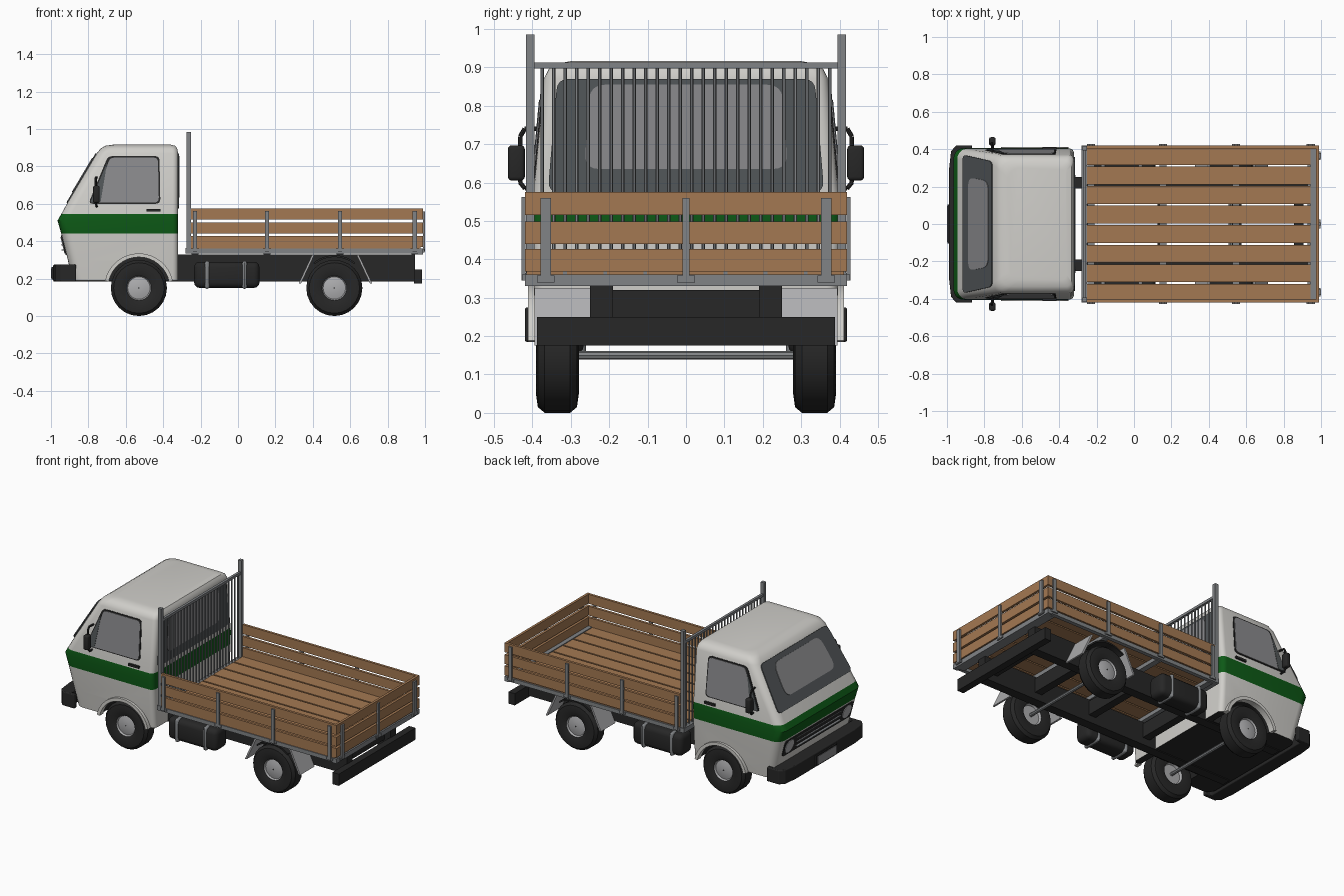
import bpy, bmesh, math
from mathutils import Vector

if "Cube" in bpy.data.objects:
    bpy.data.objects.remove(bpy.data.objects["Cube"])


def material(name, r, g, b):
    m = bpy.data.materials.new(name)
    m.diffuse_color = (r, g, b, 1)
    m.use_nodes = True
    m.node_tree.nodes["Principled BSDF"].inputs["Base Color"].default_value = m.diffuse_color
    return m


WHITE = material("cab_white", .63, .62, .59)
GREEN = material("stripe_green", .004, .10, .008)
WOOD = material("wood", .37, .19, .085)
STEEL = material("steel_grey", .22, .23, .24)
BLACK = material("black", .02, .02, .02)
GLASS = material("dark_glass", .085, .095, .10)
PANE = material("light_pane", .26, .26, .27)
LIGHT = material("light_grey", .42, .42, .43)


def finish(name, bm, *mats, smooth=None, bevel=0):
    bmesh.ops.recalc_face_normals(bm, faces=bm.faces)
    me = bpy.data.meshes.new(name)
    bm.to_mesh(me)
    bm.free()
    ob = bpy.data.objects.new(name, me)
    bpy.context.collection.objects.link(ob)
    for m in mats:
        me.materials.append(m)
    bpy.ops.object.select_all(action='DESELECT')
    bpy.context.view_layer.objects.active = ob
    ob.select_set(True)
    if bevel:
        mod = ob.modifiers.new("bevel", 'BEVEL')
        mod.width, mod.segments = bevel, 3
        bpy.ops.object.modifier_apply(modifier="bevel")
    if smooth:
        bpy.ops.object.shade_smooth_by_angle(angle=math.radians(smooth))
    return ob


def boxes(name, mat, items, bevel=0, mirror=False):
    """Each item is x0, x1, y0, y1, z0, z1; mirror repeats it across y."""
    bm = bmesh.new()
    if mirror:
        items = items + [(a, b, -d, -c, e, f) for a, b, c, d, e, f in items]
    for a, b, c, d, e, f in items:
        for v in bmesh.ops.create_cube(bm, size=1)['verts']:
            v.co = ((a + b) / 2 + v.co.x * (b - a), (c + d) / 2 + v.co.y * (d - c),
                    (e + f) / 2 + v.co.z * (f - e))
    return finish(name, bm, mat, bevel=bevel, smooth=40 if bevel else None)


def rods(name, mat, items, r, n=8):
    bm = bmesh.new()
    for a, b in items:
        a, b = Vector(a), Vector(b)
        d = b - a
        vs = bmesh.ops.create_cone(bm, cap_ends=True, segments=n, radius1=r, radius2=r,
                                   depth=d.length)['verts']
        q = d.to_track_quat('Z', 'Y')
        for v in vs:
            v.co = q @ v.co + (a + b) / 2
    return finish(name, bm, mat, smooth=40)


def prism(bm, base, off):
    lo = [bm.verts.new(p) for p in base]
    hi = [bm.verts.new(Vector(p) + Vector(off)) for p in base]
    bm.faces.new(lo)
    bm.faces.new(hi)
    for i in range(len(lo)):
        j = (i + 1) % len(lo)
        bm.faces.new((lo[i], lo[j], hi[j], hi[i]))


def rounded(pts, r):
    out, n = [], len(pts)
    for i in range(n):
        p, a, b = (Vector(pts[k % n]) for k in (i, i - 1, i + 1))
        s, e = p + (a - p).normalized() * r, p + (b - p).normalized() * r
        for k in range(5):
            t = k / 4
            out.append(s * (1 - t) ** 2 + p * 2 * t * (1 - t) + e * t * t)
    return out


def plate(name, mat, pts, r, place, off):
    bm = bmesh.new()
    prism(bm, [place(*p) for p in rounded(pts, r)], off)
    return finish(name, bm, mat)


def arch(name, mat, cx, cz, r0, r1, y0, y1, a0, a1):
    bm = bmesh.new()
    n = 16
    for s in (1, -1):
        rings = []
        for i in range(n + 1):
            a = math.radians(a0 + (a1 - a0) * i / n)
            rings.append([bm.verts.new((cx + r * math.cos(a), s * y, cz + r * math.sin(a)))
                          for r, y in ((r0, y0), (r1, y0), (r1, y1), (r0, y1))])
        for p, q in zip(rings, rings[1:]):
            for k in range(4):
                bm.faces.new((p[k], p[k - 1], q[k - 1], q[k]))
        bm.faces.new(rings[0])
        bm.faces.new(rings[-1])
    return finish(name, bm, mat, smooth=40)


# Cab shell: rounded plan sections at z, front x, back x, half width
LEVELS = [(.19, -.885, -.32, .385), (.30, -.91, -.32, .395), (.44, -.945, -.32, .402),
          (.51, -.965, -.32, .405), (.545, -.945, -.32, .403), (.60, -.915, -.32, .395),
          (.87, -.755, -.32, .37), (.895, -.735, -.325, .358), (.91, -.71, -.335, .335),
          (.916, -.67, -.36, .30)]


def level(z, k):
    for a, b in zip(LEVELS, LEVELS[1:]):
        if a[0] <= z <= b[0]:
            return a[k] + (b[k] - a[k]) * (z - a[0]) / (b[0] - a[0])


bm = bmesh.new()
rings = []
for z, xf, xb, w in LEVELS:
    ring = []
    for cx, cy, r, a0 in ((xb - .03, w - .03, .03, 0), (xf + .055, w - .055, .055, 90),
                          (xf + .055, .055 - w, .055, 180), (xb - .03, .03 - w, .03, 270)):
        for k in range(6):
            a = math.radians(a0 + 18 * k)
            ring.append(bm.verts.new((cx + r * math.cos(a), cy + r * math.sin(a), z)))
    rings.append(ring)
for p, q in zip(rings, rings[1:]):
    for k in range(len(p)):
        f = bm.faces.new((p[k - 1], p[k], q[k], q[k - 1]))
        f.material_index = 1 if .44 < f.calc_center_median().z < .545 else 0
bm.faces.new(rings[0]).material_index = 2
bm.faces.new(rings[-1])
cab = finish("cab", bm, WHITE, GREEN, BLACK)

# Front wheel wells cut from the cab
cutter = rods("wheel_well_cutter", BLACK, [((-.53, s * .26, .15), (-.53, s * .6, .15)) for s in (1, -1)], .17, 32)
cutter.hide_render = True
mod = cab.modifiers.new("wells", 'BOOLEAN')
mod.object, mod.operation, mod.solver = cutter, 'DIFFERENCE', 'EXACT'
mod.material_mode = 'TRANSFER'
bpy.context.view_layer.objects.active = cab
bpy.ops.object.modifier_apply(modifier="wells")
bpy.data.objects.remove(cutter)
bpy.ops.object.select_all(action='DESELECT')
cab.select_set(True)
bpy.context.view_layer.objects.active = cab
bpy.ops.object.shade_smooth_by_angle(angle=math.radians(32))
arch("front_wheel_arch", WHITE, -.53, .15, .165, .185, .375, .412, 12, 168)


# Windows
def front(y, z):
    return Vector((level(z, 1), y, z))


def rear(y, z):
    return Vector((-.32, y, z))


plate("windscreen", GLASS, [(-.37, .605), (.37, .605), (.335, .868), (-.335, .868)], .03, front, (-.005, 0, .003))
plate("windscreen_pane", PANE, [(-.25, .66), (.25, .66), (.23, .84), (-.23, .84)], .05, front, (-.008, 0, .005))
plate("rear_window", GLASS, [(-.36, .575), (.36, .575), (.335, .87), (-.335, .87)], .03, rear, (.004, 0, 0))
plate("rear_window_pane", PANE, [(-.265, .635), (.265, .635), (.25, .855), (-.25, .855)], .04, rear, (.007, 0, 0))
for s, side in ((1, "left"), (-1, "right")):
    def flank(x, z):
        return Vector((x, s * level(z, 3), z))
    plate(side + "_window_frame", BLACK, [(-.80, .60), (-.695, .855), (-.42, .855), (-.415, .60)], .025, flank, (0, s * .003, 0))
    plate(side + "_window", PANE, [(-.765, .607), (-.685, .847), (-.428, .847), (-.423, .607)], .025, flank, (0, s * .006, 0))
    plate(side + "_quarter_glass", GLASS, [(-.79, .607), (-.70, .82), (-.735, .607)], .01, flank, (0, s * .008, 0))
boxes("door_handle", BLACK, [(-.49, -.415, .395, .412, .558, .572)], mirror=True)

# Front panel, lamps and bumper
plate("grille", BLACK, [(-.345, .325), (.345, .325), (.345, .43), (-.345, .43)], .02, front, (-.005, 0, 0))
for s in (1, -1):
    plate("headlight", LIGHT, [(s * .29 + .045 * math.cos(k * math.pi / 6), .378 + .045 * math.sin(k * math.pi / 6))
                               for k in range(12)], .006, front, (-.009, 0, 0))
boxes("grille_slats", STEEL, [(-.945, -.93, -.22, .22, z, z + .006) for z in (.35, .378, .406)])
bm = bmesh.new()
half = [(-.865, .395), (-.865, .42), (-.95, .42), (-.978, .39), (-.988, .30)]
inner = [(-.90, .30), (-.90, .395)]
prism(bm, [(x, y, .185) for x, y in half] + [(x, -y, .185) for x, y in half[::-1]] +
      [(x, -y, .185) for x, y in inner[::-1]] + [(x, y, .185) for x, y in inner], (0, 0, .09))
finish("front_bumper", bm, BLACK, bevel=.006)
boxes("plate_holder", BLACK, [(-.997, -.98, -.105, .105, .195, .262)])
boxes("number_plate", PANE, [(-1.0, -.99, -.095, .095, .203, .254)])

# Mirrors
boxes("mirror", BLACK, [(-.775, -.74, .42, .464, .605, .697)], bevel=.01, mirror=True)
path = [(-.755, .375, .74), (-.76, .42, .74), (-.76, .432, .72), (-.76, .432, .60), (-.755, .42, .585), (-.755, .39, .585)]
rods("mirror_arm", BLACK, [((a[0], s * a[1], a[2]), (b[0], s * b[1], b[2]))
                           for a, b in zip(path, path[1:]) for s in (1, -1)], .006)

# Wheels: tyre and hub spun around the axle
PROFILE = [(.002, .378), (.03, .378), (.06, .37), (.066, .38), (.10, .391), (.135, .386), (.15, .368),
           (.15, .302), (.135, .284), (.10, .279), (.066, .285), (.06, .30), (.002, .30)]
bm = bmesh.new()
N = 24
for cx in (-.53, .515):
    for s in (1, -1):
        spin = [[bm.verts.new((cx + r * math.cos(2 * math.pi * k / N), s * y, .15 + r * math.sin(2 * math.pi * k / N)))
                 for r, y in PROFILE] for k in range(N)]
        for k in range(N):
            for j in range(len(PROFILE) - 1):
                f = bm.faces.new((spin[k - 1][j], spin[k][j], spin[k][j + 1], spin[k - 1][j + 1]))
                f.material_index = 1 if max(PROFILE[j][0], PROFILE[j + 1][0]) <= .066 else 0
finish("wheels", bm, BLACK, LIGHT, smooth=35)
rods("axles", STEEL, [((x, -.31, .15), (x, .31, .15)) for x in (-.53, .515)], .011)

# Rear mudguards
arch("rear_fender", BLACK, .515, .15, .165, .175, .27, .39, 50, 130)
bm = bmesh.new()
for s in (1, -1):
    for x0, x1 in ((.325, .395), (.705, .635)):
        prism(bm, [(x0, s * .25, .175), (x0, s * .395, .175), (x1, s * .395, .325), (x1, s * .25, .325)], (.012, 0, 0))
finish("mudguards", bm, LIGHT)

# Chassis
boxes("chassis_rails", BLACK, [(-.87, .945, .19, .25, .185, .33)], mirror=True)
boxes("chassis_cross_members", BLACK, [(x - .025, x + .025, -.2, .2, .23, .32) for x in (-.25, .15, .55, .88)])
boxes("rear_bumper", BLACK, [(.94, .985, -.388, .388, .175, .25)])
boxes("fuel_tanks", BLACK, [(-.235, .115, .265, .385, .15, .29)], bevel=.03, mirror=True)
boxes("tank_straps", STEEL, [(x - .013, x + .013, .26, .39, .145, .295) for x in (-.165, .035)], bevel=.03, mirror=True)

# Load bed: floor planks, side boards and steel frame
POSTS = (-.23, .155, .545, .945)
ROWS = ((.368, .427), (.44, .499), (.515, .575))
boxes("floor_planks", WOOD, [(-.25, .975, -.415 + .1045 * i, -.32 + .1045 * i, .355, .37) for i in range(8)])
boxes("side_boards", WOOD, [(-.25, .985, .403, .419, a, b) for a, b in ROWS], mirror=True)
boxes("tail_boards", WOOD, [(.974, .99, -.42, .42, a, b) for a, b in ROWS])
boxes("bed_side_rails", STEEL, [(-.275, .985, .395, .42, .335, .36)], mirror=True)
boxes("bed_cross_bars", STEEL, [(x - .018, x + .018, -.4, .4, .33, .354) for x in POSTS] +
      [(.96, .99, -.42, .42, .33, .36), (-.28, -.25, -.42, .42, .335, .365), (.945, .972, -.4, .4, .36, .375)])
boxes("side_posts", STEEL, [(x - .011, x + .011, .418, .429, .345, .562) for x in POSTS] +
      [(x - .022, x + .022, .418, .427, .345, .36) for x in POSTS], mirror=True)
boxes("tail_posts", STEEL, [(.988, 1.0, y - w, y + w, .345, .56) for y, w in ((-.365, .014), (0, .009), (.365, .014))] +
      [(.986, .998, y - .023, y + .023, .34, .358) for y in (-.365, 0, .365)])

# Headboard behind the cab
boxes("headboard_posts", STEEL, [(-.276, -.252, .394, .417, .345, .985)], mirror=True)
boxes("headboard_rail", STEEL, [(-.272, -.256, -.4, .4, .897, .913)])
rods("headboard_bars", STEEL, [((-.264, -.375 + .03 * i, .36), (-.264, -.375 + .03 * i, .9)) for i in range(26)], .0045, 6)
